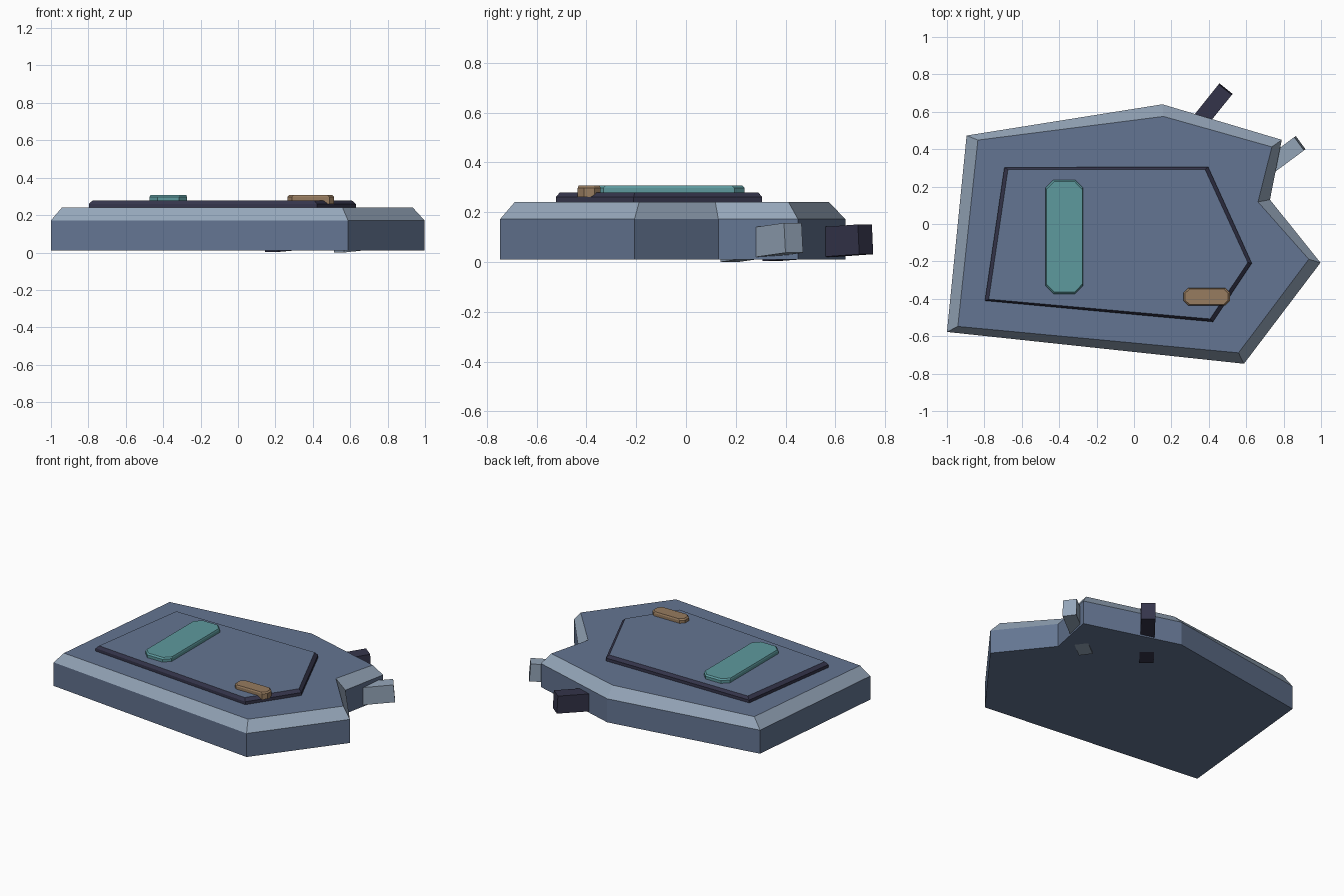
import bpy, bmesh
from mathutils import Vector

if "Cube" in bpy.data.objects:
    bpy.data.objects.remove(bpy.data.objects["Cube"])

def material(name, rgb):
    m = bpy.data.materials.new(name)
    m.diffuse_color = (*rgb, 1)
    m.use_nodes = True
    m.node_tree.nodes["Principled BSDF"].inputs["Base Color"].default_value = m.diffuse_color
    return m

BLUE = material("slate_blue", (0.127, 0.178, 0.287))
LIGHT = material("light_slate", (0.30, 0.38, 0.485))
DARK = material("dark_violet", (0.035, 0.035, 0.07))
TEAL = material("teal", (0.11, 0.32, 0.34))
TAN = material("tan", (0.31, 0.20, 0.115))

def finish(name, bm, mats):
    bmesh.ops.recalc_face_normals(bm, faces=bm.faces)
    me = bpy.data.meshes.new(name)
    bm.to_mesh(me)
    bm.free()
    for m in mats:
        me.materials.append(m)
    ob = bpy.data.objects.new(name, me)
    bpy.context.collection.objects.link(ob)
    return ob

def pulled(outline, centre, d):
    c = Vector(centre)
    return [tuple(Vector(p) + (c - Vector(p)).normalized() * d) for p in outline]

def chamfered_plate(name, outline, centre, pull, z0, z1, z2, mats):
    """Prism with a sloped top rim; mats = side, rim, top."""
    bm = bmesh.new()
    rings = [(outline, z0), (outline, z1), (pulled(outline, centre, pull), z2)]
    rings = [[bm.verts.new((x, y, z)) for x, y in pts] for pts, z in rings]
    n = len(outline)
    for k in range(2):
        for i in range(n):
            j = (i + 1) % n
            f = bm.faces.new((rings[k][i], rings[k][j], rings[k + 1][j], rings[k + 1][i]))
            f.material_index = k
    bm.faces.new(rings[0][::-1])
    bm.faces.new(rings[2]).material_index = 2
    return finish(name, bm, mats)

def pad(name, x0, x1, y0, y1, c, mat):
    """Rectangular pad with cut corners."""
    outline = [(x0 + c, y0), (x1 - c, y0), (x1, y0 + c), (x1, y1 - c),
               (x1 - c, y1), (x0 + c, y1), (x0, y1 - c), (x0, y0 + c)]
    centre = ((x0 + x1) / 2, (y0 + y1) / 2)
    chamfered_plate(name, outline, centre, 0.01, 0.26, 0.298, 0.307, [mat] * 3)

def strut(name, start, end, width, height, mat):
    """Box bar running between the bottom centres of its two ends."""
    a, b = Vector(start), Vector(end)
    d = (b - a).normalized()
    side = d.cross(Vector((0, 0, 1))).normalized() * width / 2
    up = side.cross(d).normalized() * height
    bm = bmesh.new()
    r = [[bm.verts.new(p + q) for q in (-side, side, side + up, -side + up)] for p in (a, b)]
    bm.faces.new(r[0])
    bm.faces.new(r[1])
    for i in range(4):
        j = (i + 1) % 4
        bm.faces.new((r[0][i], r[0][j], r[1][j], r[1][i]))
    finish(name, bm, [mat])

# Main body with the notch on its right side
body = [(-1, -0.577), (0.588, -0.747), (0.997, -0.207), (0.727, 0.13),
        (0.79, 0.45), (0.152, 0.64), (-0.895, 0.473)]
chamfered_plate("body_plate", body, (0.2, 0.03), 0.065, 0.01, 0.172, 0.24,
                [BLUE, LIGHT, BLUE])

# Raised panel with a dark rim
panel = [(-0.797, -0.41), (0.422, -0.523), (0.63, -0.21), (0.396, 0.306), (-0.693, 0.302)]
chamfered_plate("raised_panel", panel, (0, -0.1), 0.022, 0.22, 0.26, 0.279,
                [DARK, DARK, BLUE])

# Pads on the panel
pad("long_pad", -0.472, -0.273, -0.373, 0.236, 0.042, TEAL)
pad("small_pad", 0.264, 0.513, -0.435, -0.343, 0.025, TAN)

# Tilted struts at the back right, poking slightly through the underside
strut("dark_strut", (0.18, 0.335, 0.003), (0.492, 0.724, 0.031), 0.09, 0.12, DARK)
strut("light_strut", (0.54, 0.175, 0.0), (0.891, 0.435, 0.037), 0.088, 0.12, LIGHT)
